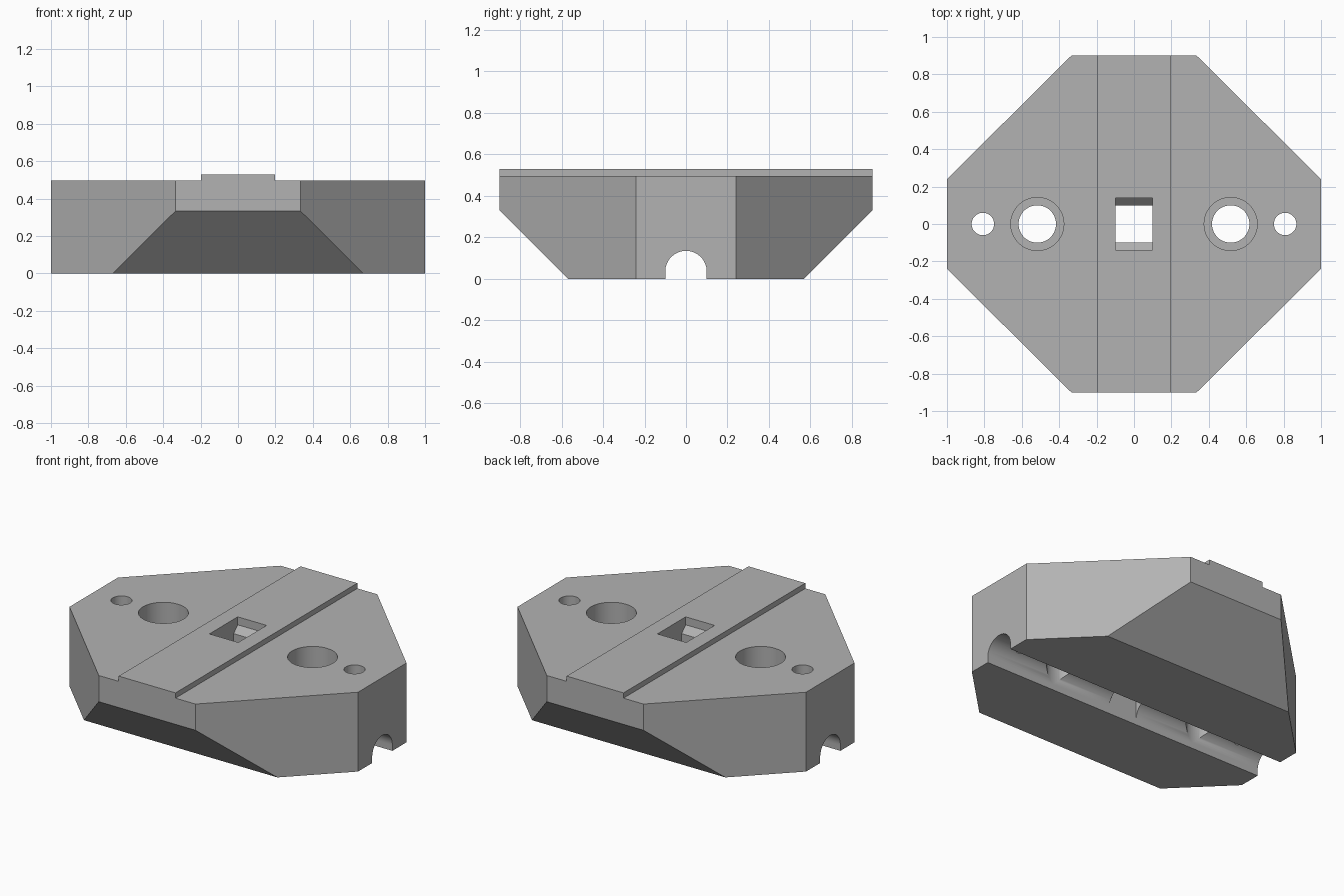
import bpy, bmesh
from math import sin, cos, pi, radians
from mathutils import Vector

cube = bpy.data.objects.get("Cube")
if cube:
    bpy.data.objects.remove(cube, do_unlink=True)

grey = bpy.data.materials.new("mid grey")
grey.use_nodes = True
colour = (0.45, 0.45, 0.45, 1)
grey.diffuse_color = colour
grey.node_tree.nodes["Principled BSDF"].inputs["Base Color"].default_value = colour


def prism(name, points, low, high, along_x=False):
    """Extrude a 2D outline, upwards (x, y) or sideways (y, z)."""
    bm = bmesh.new()
    place = (lambda p: (low, p[0], p[1])) if along_x else (lambda p: (p[0], p[1], low))
    face = bm.faces.new([bm.verts.new(place(p)) for p in points])
    made = bmesh.ops.extrude_face_region(bm, geom=[face])["geom"]
    shift = Vector((high - low, 0, 0) if along_x else (0, 0, high - low))
    bmesh.ops.translate(bm, vec=shift, verts=[v for v in made if isinstance(v, bmesh.types.BMVert)])
    bmesh.ops.recalc_face_normals(bm, faces=bm.faces[:])
    mesh = bpy.data.meshes.new(name)
    bm.to_mesh(mesh)
    bm.free()
    obj = bpy.data.objects.new(name, mesh)
    bpy.context.collection.objects.link(obj)
    mesh.materials.append(grey)
    return obj


def arc(x, y, r, steps, sweep=2 * pi):
    count = steps if sweep == 2 * pi else steps + 1
    return [(x + r * cos(sweep * i / steps), y + r * sin(sweep * i / steps)) for i in range(count)]


def box(x0, x1, y0, y1):
    return [(x0, y0), (x1, y0), (x1, y1), (x0, y1)]


def cut(cutter):
    cutter.hide_render = True
    mod = body.modifiers.new("cut", 'BOOLEAN')
    mod.operation, mod.solver, mod.object = 'DIFFERENCE', 'EXACT', cutter
    bpy.ops.object.modifier_apply(modifier=mod.name)
    bpy.data.objects.remove(cutter, do_unlink=True)


# Octagonal block
quarter = [(1, 0.24), (0.335, 0.9)]
outline = quarter + [(-x, y) for x, y in quarter[::-1]]
outline += [(-x, -y) for x, y in outline]
body = prism("mounting_block", outline, 0, 0.53)
bpy.context.view_layer.objects.active = body
body.select_set(True)

for s in (-1, 1):
    # Sloped underside at front and back
    cut(prism("slope_cutter", [(s * 0.467, -0.1), (s * 1.067, -0.1), (s * 1.067, 0.5)], -1.2, 1.2, True))
    # Lowered shoulder beside the central ridge
    cut(prism("shoulder_cutter", box(*sorted((s * 0.197, s * 1.2)), -1.2, 1.2), 0.497, 0.7))

# Round-topped groove along the underside
cut(prism("groove_cutter", arc(0, 0.035, 0.1, 32, pi) + [(-0.1, -0.1), (0.1, -0.1)], -1.2, 1.2, True))

# Screw holes, counterbores and small pin holes
for s in (-1, 1):
    for x, r, floor in ((0.517, 0.1, -0.1), (0.517, 0.142, 0.25), (0.808, 0.06, -0.1)):
        cut(prism("hole_cutter", arc(s * x, 0, r, 48), floor, 0.7))

# Central square slot with a bevelled mouth
side = [(0.1, -0.1), (0.1, 0.44), (0.14, 0.48), (0.14, 0.7)]
cut(prism("slot_cutter", side + [(-y, z) for y, z in side[::-1]], -0.1, 0.1, True))

bpy.ops.object.shade_smooth_by_angle(angle=radians(30))
